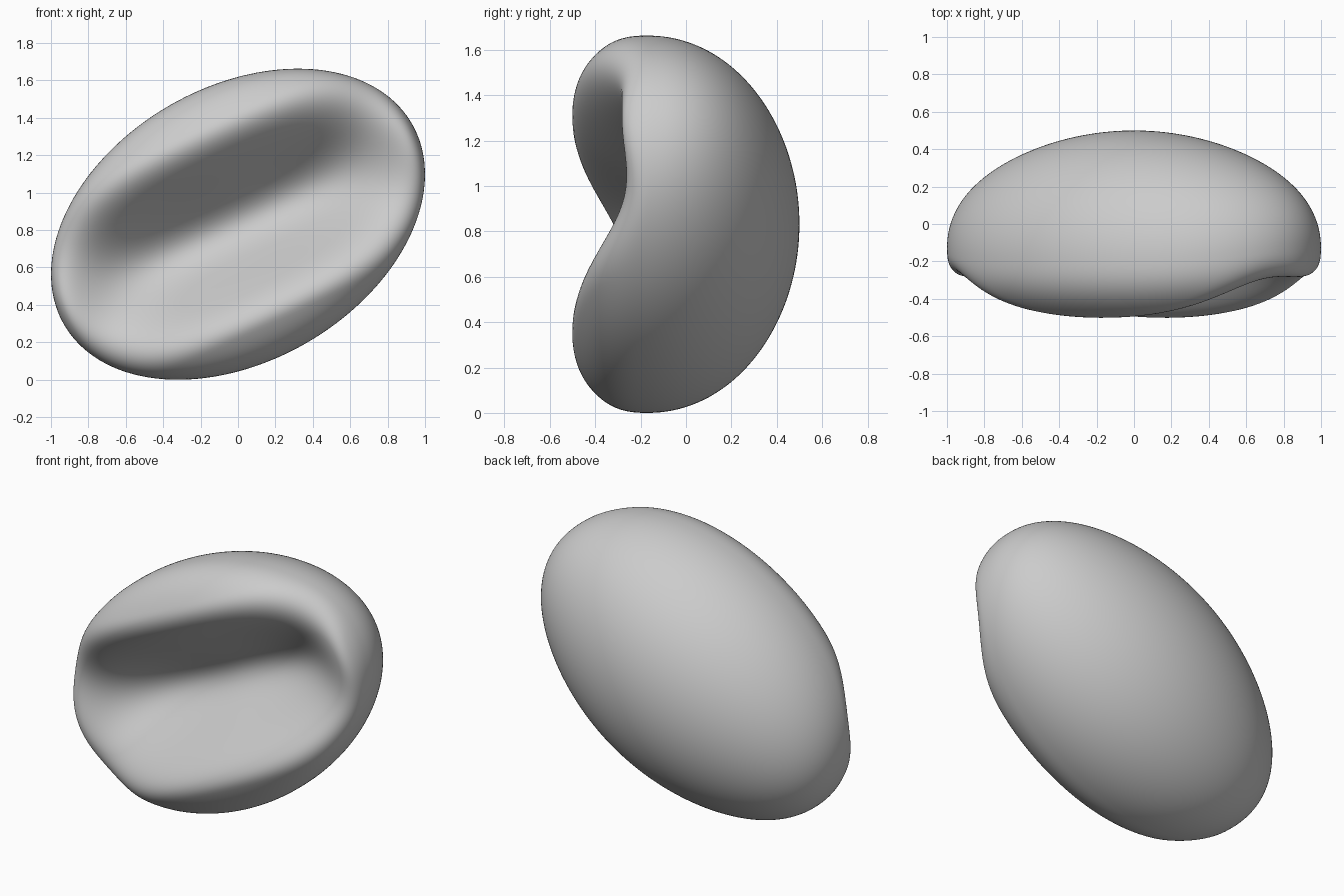
import bpy, bmesh, math

if "Cube" in bpy.data.objects:
    bpy.data.objects.remove(bpy.data.objects["Cube"])

HALF_LENGTH, HALF_WIDTH = 1.074, 0.733
TILT = math.radians(30)
GROOVE_TURN = math.radians(5)       # groove lies slightly flatter than the bean
GROOVE_HALF_WIDTH = 0.55


def bean_point(p, q, r):
    """Map a unit sphere point (p along, q across, r back) to the bean."""
    u, v = HALF_LENGTH * p, HALF_WIDTH * q
    mid = -0.18 + 0.07 * p ** 4             # rim bends back towards the tips
    if r >= 0:
        y = mid + 0.68 * r                  # domed back
    else:
        r = -r
        along = abs(u * math.cos(GROOVE_TURN) - v * math.sin(GROOVE_TURN)) / 1.05
        off = abs(v * math.cos(GROOVE_TURN) + u * math.sin(GROOVE_TURN))
        depth = 0.58 * max(0, 1 - along ** 3) ** 1.3
        across = math.cos(math.pi / 2 * min(1, off / GROOVE_HALF_WIDTH)) ** 2
        # rounded lobes minus the groove
        y = mid - 0.42 * r ** 0.75 + depth * across * math.tanh(5 * r)
    return (u * math.cos(TILT) - v * math.sin(TILT), y,
            0.83 + u * math.sin(TILT) + v * math.cos(TILT))


# Bean body with a long groove in the front
bm = bmesh.new()
bmesh.ops.create_icosphere(bm, subdivisions=6, radius=1)
for vert in bm.verts:
    # sphere x, z, y become along, across, back
    vert.co = bean_point(vert.co.x, vert.co.z, vert.co.y)
bmesh.ops.recalc_face_normals(bm, faces=bm.faces)
lowest = min(vert.co.z for vert in bm.verts)
for vert in bm.verts:
    vert.co.z -= lowest
mesh = bpy.data.meshes.new("bean_body")
bm.to_mesh(mesh)
bm.free()
mesh.shade_smooth()

grey = bpy.data.materials.new("light_grey")
grey.diffuse_color = (0.6, 0.6, 0.6, 1)
grey.use_nodes = True
grey.node_tree.nodes["Principled BSDF"].inputs["Base Color"].default_value = grey.diffuse_color
mesh.materials.append(grey)
body = bpy.data.objects.new("bean_body", mesh)
bpy.context.collection.objects.link(body)
